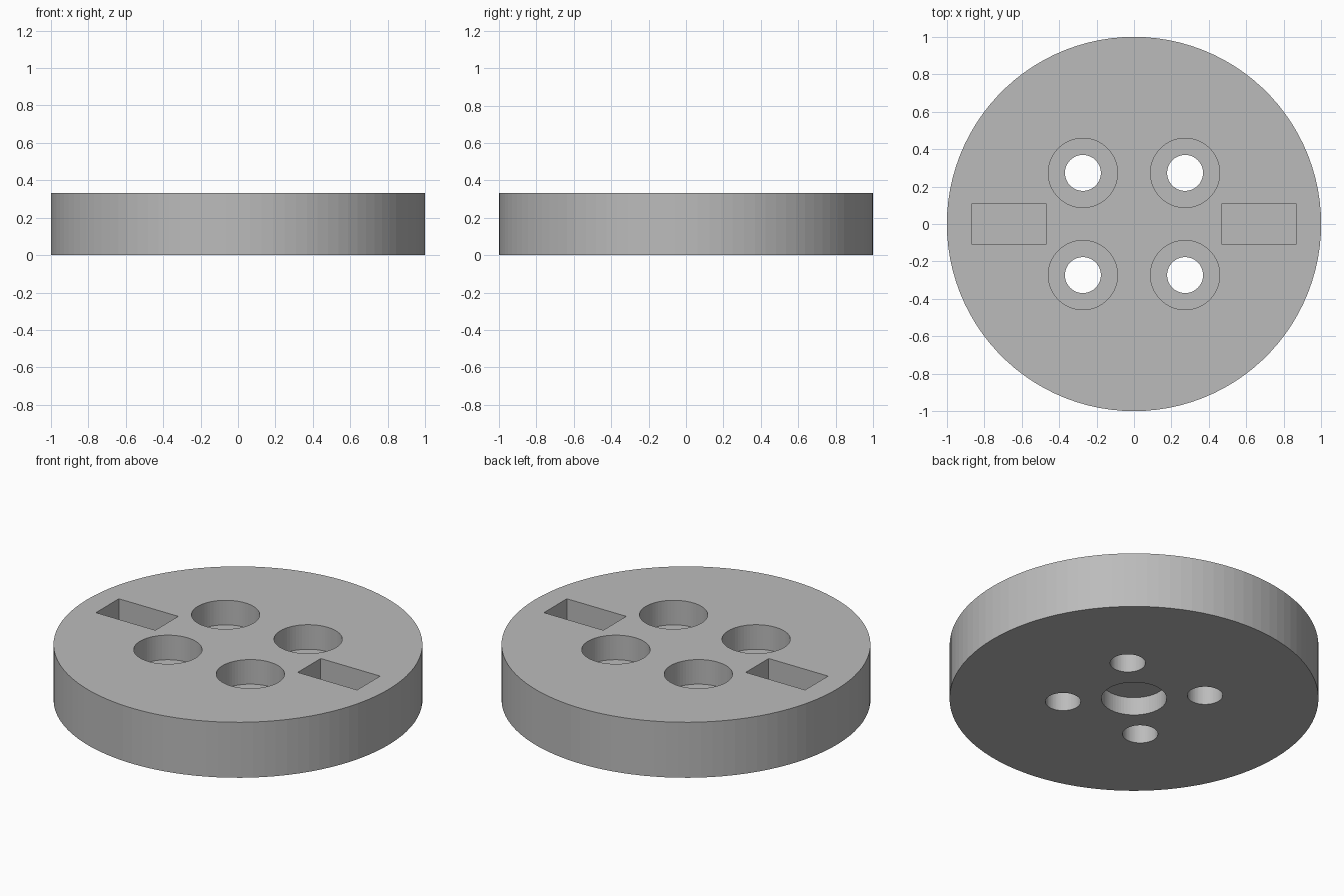
import bpy

default_cube = bpy.data.objects.get("Cube")
if default_cube:
    bpy.data.objects.remove(default_cube, do_unlink=True)

HEIGHT = 0.332
OVERSHOOT = 0.05

grey = bpy.data.materials.new("plain grey")
grey.use_nodes = True
grey.diffuse_color = (0.5, 0.5, 0.5, 1)
grey.node_tree.nodes["Principled BSDF"].inputs["Base Color"].default_value = (0.5, 0.5, 0.5, 1)


def cylinder(name, radius, x, y, bottom, top, sides):
    bpy.ops.mesh.primitive_cylinder_add(vertices=sides, radius=radius, depth=top - bottom,
                                        location=(x, y, (top + bottom) / 2))
    obj = bpy.context.object
    obj.name = name
    obj.data.materials.append(grey)
    return obj


def block(name, x, width, length, bottom, top):
    bpy.ops.mesh.primitive_cube_add(size=1, location=(x, 0, (top + bottom) / 2))
    obj = bpy.context.object
    obj.name = name
    obj.scale = (width, length, top - bottom)
    obj.data.materials.append(grey)
    return obj


def cut(target, cutter):
    mod = target.modifiers.new(cutter.name, 'BOOLEAN')
    mod.operation = 'DIFFERENCE'
    mod.solver = 'EXACT'
    mod.object = cutter
    bpy.context.view_layer.objects.active = target
    bpy.ops.object.modifier_apply(modifier=mod.name)
    bpy.data.objects.remove(cutter, do_unlink=True)


# Round plate
disc = cylinder("disc", 1.0, 0, 0, 0, HEIGHT, 100)

# Four counterbored screw holes
for x in (-0.273, 0.273):
    for y in (-0.273, 0.273):
        cut(disc, cylinder("counterbore", 0.185, x, y, HEIGHT - 0.147, HEIGHT + OVERSHOOT, 64))
        cut(disc, cylinder("screw_hole", 0.096, x, y, -OVERSHOOT, HEIGHT, 64))

# Two rectangular pockets in the top
for side in (-1, 1):
    cut(disc, block("pocket", side * 0.668, 0.393, 0.217, HEIGHT - 0.2, HEIGHT + OVERSHOOT))

# Blind round recess in the underside
cut(disc, cylinder("underside_recess", 0.177, 0, 0, -OVERSHOOT, 0.108, 64))

# Smooth curved walls, crisp rims
bpy.ops.object.select_all(action='DESELECT')
disc.select_set(True)
bpy.context.view_layer.objects.active = disc
bpy.ops.object.shade_flat()
